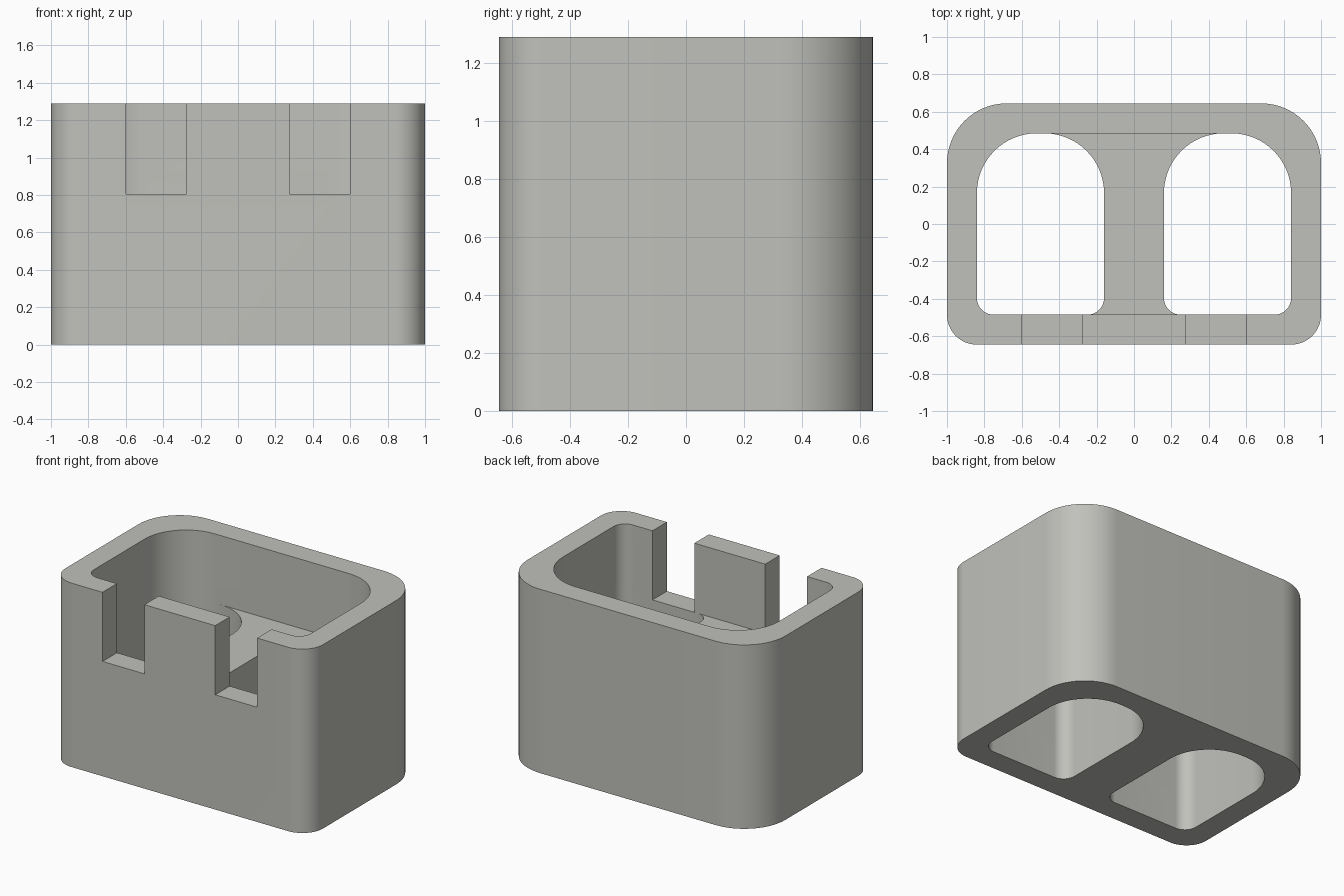
import bpy, bmesh, math

if "Cube" in bpy.data.objects:
    bpy.data.objects.remove(bpy.data.objects["Cube"])

WALL, HEIGHT, FLOOR = 0.16, 1.29, 0.805
X, Y = 1.0, 0.645
BACK_R, FRONT_R = 0.32, 0.09

grey = bpy.data.materials.new("warm grey")
grey.diffuse_color = (0.53, 0.53, 0.50, 1)
grey.use_nodes = True
grey.node_tree.nodes["Principled BSDF"].inputs["Base Color"].default_value = grey.diffuse_color


def arc(cx, cy, r, start, steps=16):
    """Quarter circle, counter-clockwise."""
    return [(cx + r * math.cos(math.radians(start + 90 * i / steps)),
             cy + r * math.sin(math.radians(start + 90 * i / steps)))
            for i in range(steps + 1)]


def outline(x0, x1, y0, y1, front_r, back_r, front_points=()):
    """Rounded rectangle with optional extra points along its front edge."""
    return (arc(x0 + front_r, y0 + front_r, front_r, 180) + list(front_points)
            + arc(x1 - front_r, y0 + front_r, front_r, 270)
            + arc(x1 - back_r, y1 - back_r, back_r, 0)
            + arc(x0 + back_r, y1 - back_r, back_r, 90))


def prism(name, points, z0, z1):
    bm = bmesh.new()
    face = bm.faces.new([bm.verts.new((x, y, z0)) for x, y in points])
    top = bmesh.ops.extrude_face_region(bm, geom=[face])["geom"]
    bmesh.ops.translate(bm, vec=(0, 0, z1 - z0),
                        verts=[v for v in top if isinstance(v, bmesh.types.BMVert)])
    bmesh.ops.recalc_face_normals(bm, faces=bm.faces)
    mesh = bpy.data.meshes.new(name)
    bm.to_mesh(mesh)
    bm.free()
    mesh.materials.append(grey)
    obj = bpy.data.objects.new(name, mesh)
    bpy.context.collection.objects.link(obj)
    return obj


# Outer housing, rounder at the back
housing = prism("housing", outline(-X, X, -Y, Y, 0.16, BACK_R), 0, HEIGHT)

# Upper cavity, with two slots running out through the front wall
ix, iy = X - WALL, Y - WALL
slots = []
for a, b in ((-0.6, -0.275), (0.275, 0.6)):
    slots += [(a, -iy), (a, -0.8), (b, -0.8), (b, -iy)]
cutters = [prism("cavity_cutter", outline(-ix, ix, -iy, iy, FRONT_R, BACK_R, slots),
                 FLOOR, HEIGHT + 0.2)]

# Two through holes, leaving a central divider
for name, a, b in (("left_hole_cutter", -ix, -0.16), ("right_hole_cutter", 0.16, ix)):
    cutters.append(prism(name, outline(a, b, -iy, iy, FRONT_R, BACK_R), -0.2, FLOOR + 0.1))

for cutter in cutters:
    mod = housing.modifiers.new(cutter.name, "BOOLEAN")
    mod.operation, mod.solver, mod.object = "DIFFERENCE", "EXACT", cutter

# Apply the cuts, then smooth the rounded corners
bpy.context.view_layer.objects.active = housing
housing.select_set(True)
for mod in list(housing.modifiers):
    bpy.ops.object.modifier_apply(modifier=mod.name)
for cutter in cutters:
    bpy.data.objects.remove(cutter)
bpy.ops.object.shade_smooth_by_angle(angle=math.radians(30))
